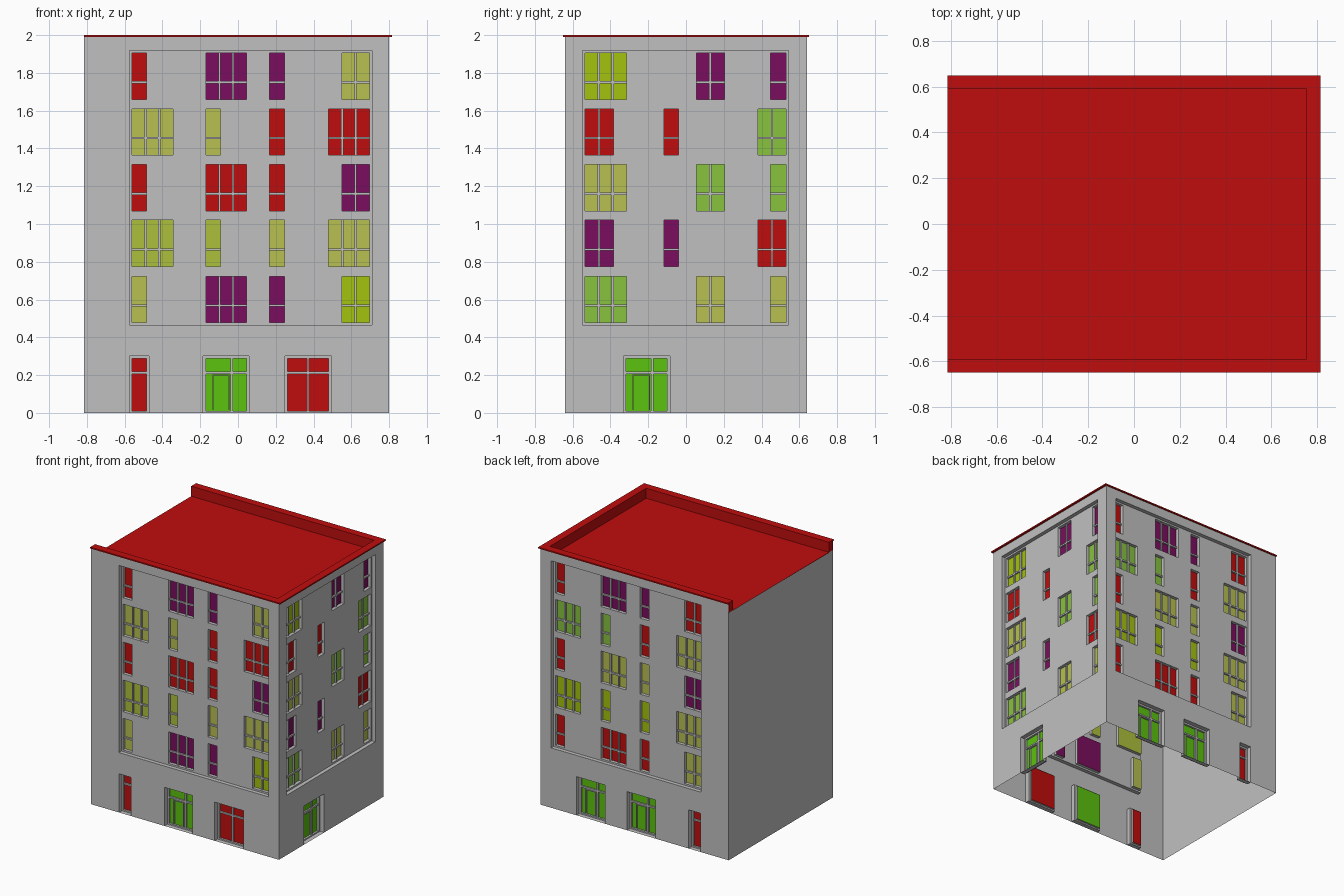
import bpy, bmesh
from mathutils import Vector

cube = bpy.data.objects.get("Cube")
if cube:
    bpy.data.objects.remove(cube, do_unlink=True)


def lin(hexa):
    out = []
    for i in (0, 2, 4):
        c = int(hexa[i:i + 2], 16) / 255
        out.append(c / 12.92 if c <= 0.04045 else ((c + 0.055) / 1.055) ** 2.4)
    return (*out, 1)


def material(name, hexa):
    m = bpy.data.materials.new(name)
    m.use_nodes = True
    m.diffuse_color = lin(hexa)
    m.node_tree.nodes["Principled BSDF"].inputs["Base Color"].default_value = lin(hexa)
    return m


# Letters are the keys used in the window layouts
MATS = {
    "W": material("wall_grey", "C0C0C0"),
    "R": material("red", "C00D0D"),
    "P": material("purple", "7B0D5E"),
    "O": material("pale_olive", "B7C050"),
    "M": material("olive", "ADC03C"),
    "L": material("lime", "A2C20E"),
    "G": material("soft_green", "88C23F"),
    "D": material("door_green", "5CC20F"),
}
KEYS = list(MATS)


def finish(name, bm, keys):
    bmesh.ops.remove_doubles(bm, verts=bm.verts, dist=0.0005)
    me = bpy.data.meshes.new(name)
    bm.to_mesh(me)
    bm.free()
    for k in keys:
        me.materials.append(MATS[k])
    ob = bpy.data.objects.new(name, me)
    bpy.context.collection.objects.link(ob)
    return ob


def box(name, key, x0, x1, y0, y1, z0, z1):
    bm = bmesh.new()
    bmesh.ops.create_cube(bm, size=1)
    for v in bm.verts:
        v.co = ((x0 + x1) / 2 + v.co.x * (x1 - x0),
                (y0 + y1) / 2 + v.co.y * (y1 - y0),
                (z0 + z1) / 2 + v.co.z * (z1 - z0))
    return finish(name, bm, [key])


class Facade:
    """Flat wall drawn in (u, z, depth) coordinates; depth goes inwards."""

    def __init__(self, right, normal, dist):
        self.r, self.n, self.dist = Vector(right), Vector(normal), dist

    def p(self, u, z, d):
        return self.n * (self.dist - d) + self.r * u + Vector((0, 0, z))

    def quad(self, bm, pts, mat=0):
        f = bm.faces.new([bm.verts.new(self.p(*q)) for q in pts])
        f.material_index = mat

    def sheet(self, bm, rect, holes, d, mat=0):
        """Rectangle with rectangular holes, split on the hole lines."""
        us = sorted({u for h in [rect] + holes for u in (h[0], h[1])})
        zs = sorted({z for h in [rect] + holes for z in (h[2], h[3])})
        for a, b in zip(us, us[1:]):
            for c, e in zip(zs, zs[1:]):
                m, n = (a + b) / 2, (c + e) / 2
                if not any(h[0] < m < h[1] and h[2] < n < h[3] for h in holes):
                    self.quad(bm, [(a, c, d), (b, c, d), (b, e, d), (a, e, d)], mat)

    def reveal(self, bm, h, d0, d1):
        a, b, c, e = h
        ring = [(a, c), (b, c), (b, e), (a, e)]
        for i in range(4):
            q, s = ring[i], ring[(i + 1) % 4]
            self.quad(bm, [(*q, d0), (*s, d0), (*s, d1), (*q, d1)])

    def bar(self, bm, a, b, c, e, d0, d1):
        self.sheet(bm, (a, b, c, e), [], d0)
        for q in ([(a, c, d1), (a, c, d0), (a, e, d0), (a, e, d1)],
                  [(b, c, d0), (b, c, d1), (b, e, d1), (b, e, d0)],
                  [(a, e, d0), (b, e, d0), (b, e, d1), (a, e, d1)],
                  [(a, c, d1), (b, c, d1), (b, c, d0), (a, c, d0)]):
            self.quad(bm, q)


PANEL_D, WIN_D, FRAME_D, DOOR_D = 0.03, 0.055, 0.035, 0.05
ROWS = [1.66, 1.365, 1.07, 0.775, 0.478]
H, T = 0.245, 0.006      # window height, half bar width


def build(name, fac, wall, panel, windows, doors):
    shell, panes, bars = bmesh.new(), bmesh.new(), bmesh.new()
    # Wall with a large sunken panel and door openings
    openings = [(a - 0.014, b + 0.014, 0, 0.30) for a, b, k, n in doors]
    fac.sheet(shell, wall, [panel] + openings, 0)
    fac.reveal(shell, panel, 0, PANEL_D)
    rects = [(a, b, ROWS[r], ROWS[r] + H) for r, a, b, n, k in windows]
    fac.sheet(shell, panel, rects, PANEL_D)
    # Windows: coloured pane, transom bar and upright bars
    for rect, (r, a, b, n, k) in zip(rects, windows):
        fac.reveal(shell, rect, PANEL_D, WIN_D)
        fac.sheet(panes, rect, [], WIN_D, KEYS.index(k))
        z0, z1 = rect[2:]
        fac.bar(bars, a, b, z0 + 0.09 - T, z0 + 0.09 + T, WIN_D - 0.012, WIN_D)
        for i in range(1, n):
            u = a + (b - a) * i / n
            fac.bar(bars, u - T, u + T, z0, z1, WIN_D - 0.012, WIN_D)
    # Doors: frame, pane, transom, and a leaf outline on the green ones
    for hole, (a, b, k, n) in zip(openings, doors):
        rect = (a, b, 0.01, 0.287)
        fac.reveal(shell, hole, 0, FRAME_D)
        fac.sheet(shell, hole, [rect], FRAME_D)
        fac.reveal(shell, rect, FRAME_D, DOOR_D)
        fac.sheet(panes, rect, [], DOOR_D, KEYS.index(k))
        d0 = DOOR_D - 0.012
        fac.bar(bars, a, b, 0.213 - T, 0.213 + T, d0, DOOR_D)
        if k == "D":
            u = a + 0.64 * (b - a)
            fac.bar(bars, u - T, u + T, 0.01, 0.287, d0, DOOR_D)
            fac.bar(bars, a + 0.035, a + 0.041, 0.015, 0.2, d0, DOOR_D)
            fac.bar(bars, u - 0.018, u - 0.013, 0.015, 0.2, d0, DOOR_D)
            fac.bar(bars, a + 0.035, u - 0.013, 0.197, 0.203, d0, DOOR_D)
        elif n > 1:
            u = (a + b) / 2
            fac.bar(bars, u - T, u + T, 0.01, 0.287, d0, DOOR_D)
    finish(name + "_wall", shell, ["W"])
    finish(name + "_panes", panes, KEYS)
    finish(name + "_glazing_bars", bars, ["W"])


def layout(odd, even, colours):
    """Alternate two column patterns (start, end, pane count) over the floors."""
    out = []
    for r, row in enumerate(colours):
        for (a, b, n), k in zip(even if r % 2 else odd, row):
            out.append((r, a, b, n, k))
    return out


# Front facade
front = layout(
    [(-0.56, -0.485, 1), (-0.17, 0.045, 3), (0.168, 0.246, 1), (0.55, 0.695, 2)],
    [(-0.56, -0.345, 3), (-0.17, -0.092, 1), (0.168, 0.246, 1), (0.48, 0.695, 3)],
    ["RPPO", "OORR", "RRRP", "MMOO", "OPPL"])
build("front", Facade((1, 0, 0), (0, -1, 0), 0.64), (-0.815, 0.80, 0, 1.99),
      (-0.575, 0.71, 0.465, 1.918), front,
      [(-0.56, -0.485, "R", 1), (-0.17, 0.045, "D", 2), (0.262, 0.48, "R", 2)])

# Right facade
side = layout(
    [(-0.535, -0.315, 3), (0.055, 0.203, 2), (0.448, 0.53, 1)],
    [(-0.535, -0.385, 2), (-0.117, -0.04, 1), (0.38, 0.53, 2)],
    ["LPP", "RRG", "OGG", "PPR", "GOO"])
build("right", Facade((0, 1, 0), (1, 0, 0), 0.80), (-0.64, 0.64, 0, 1.99),
      (-0.547, 0.542, 0.465, 1.918), side, [(-0.318, -0.1, "D", 2)])

# Back facade
back = layout(
    [(-0.695, -0.618, 1), (-0.305, -0.09, 3), (0.033, 0.11, 1), (0.415, 0.56, 2)],
    [(-0.695, -0.48, 3), (-0.305, -0.228, 1), (0.033, 0.11, 1), (0.345, 0.56, 3)],
    ["RPPR", "GGRO", "ROOP", "LLLO", "RRRO"])
build("back", Facade((-1, 0, 0), (0, 1, 0), 0.64), (-0.80, 0.815, 0, 1.99),
      (-0.71, 0.575, 0.465, 1.918), back,
      [(-0.48, -0.262, "D", 2), (-0.045, 0.17, "D", 2), (0.485, 0.56, "R", 1)])

# Plain left wall
bm = bmesh.new()
Facade((0, -1, 0), (-1, 0, 0), 0.815).sheet(bm, (-0.64, 0.64, 0, 1.922), [], 0)
finish("left_wall", bm, ["W"])

# Roof deck, parapet on three sides and its thin overhanging cap
DECK = 1.922
box("roof_deck", "R", -0.815, 0.755, -0.59, 0.59, DECK - 0.004, DECK)
for s, tag in ((-1, "front"), (1, "back")):
    y = sorted((s * 0.59, s * 0.638))
    box(tag + "_parapet", "R", -0.815, 0.798, *y, DECK, 1.99)
    y = sorted((s * 0.59, s * 0.65))
    box(tag + "_parapet_cap", "R", -0.815, 0.815, *y, 1.99, 2.0)
box("right_parapet", "R", 0.755, 0.798, -0.59, 0.59, DECK, 1.99)
box("right_parapet_cap", "R", 0.755, 0.815, -0.59, 0.59, 1.99, 2.0)
